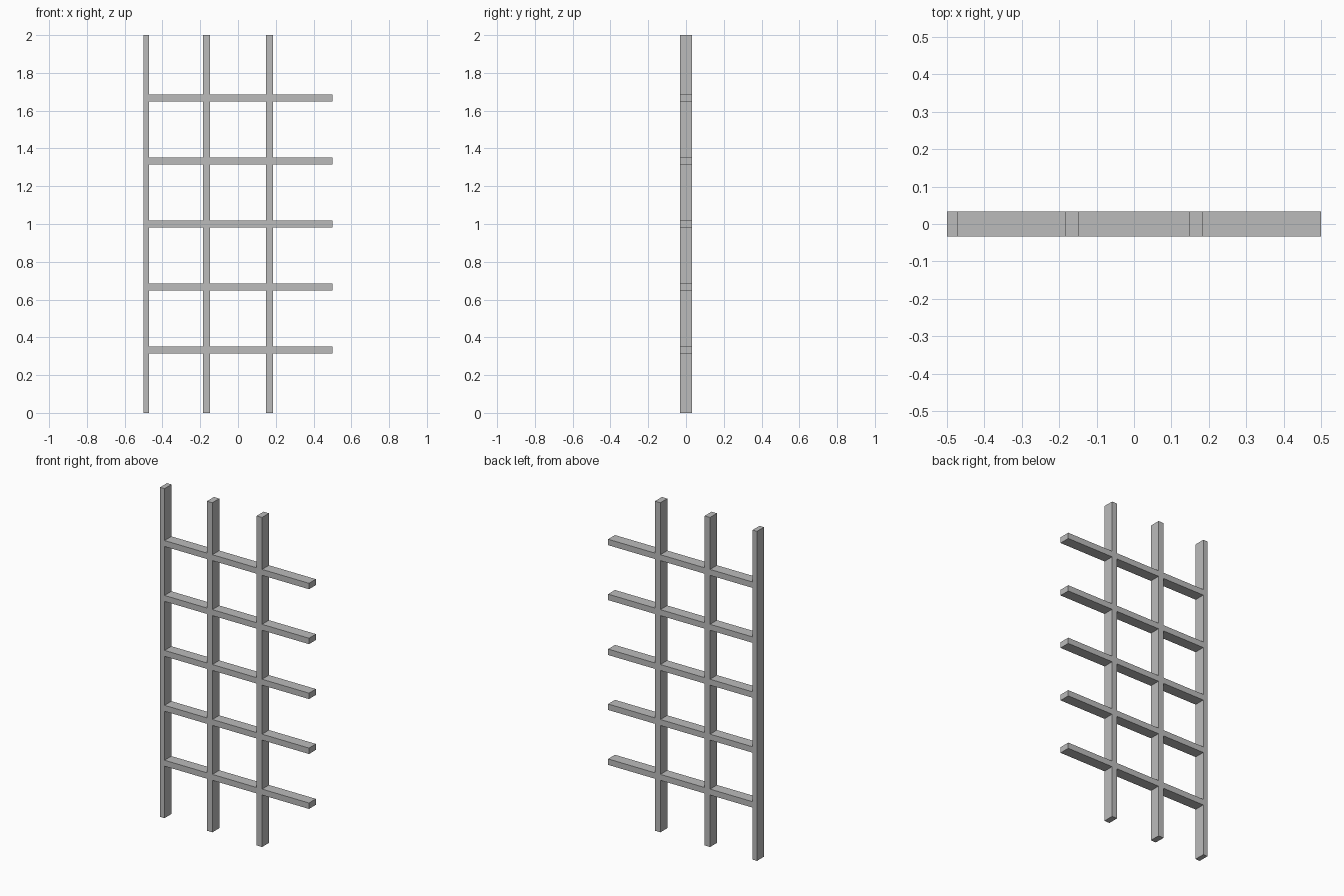
import bpy
import bmesh

cube = bpy.data.objects.get("Cube")
if cube:
    bpy.data.objects.remove(cube, do_unlink=True)

BAR = 0.036      # bar width
DEPTH = 0.066    # bar depth
HEIGHT = 2.0
HALF = 0.5       # half the overall width

grey = bpy.data.materials.new("plain grey")
grey.use_nodes = True
colour = (0.5, 0.5, 0.5, 1)
grey.diffuse_color = colour
grey.node_tree.nodes["Principled BSDF"].inputs["Base Color"].default_value = colour

# Spans of the upright posts (x) and the cross rails (z)
posts = [(-HALF, -0.47)] + [(c - BAR / 2, c + BAR / 2) for c in (-1 / 6, 1 / 6)]
rails = [(k / 3 - BAR / 2, k / 3 + BAR / 2) for k in range(1, 6)]


def breaks(spans, low, high):
    return sorted({low, high}.union(*spans))


def inside(value, spans):
    return any(a < value < b for a, b in spans)


# Lattice front: keep the cells covered by a post or a rail
xs = breaks(posts, -HALF, HALF)
zs = breaks(rails, 0.0, HEIGHT)
bm = bmesh.new()
for x0, x1 in zip(xs, xs[1:]):
    for z0, z1 in zip(zs, zs[1:]):
        if inside((x0 + x1) / 2, posts) or inside((z0 + z1) / 2, rails):
            corners = [(x0, z0), (x1, z0), (x1, z1), (x0, z1)]
            bm.faces.new([bm.verts.new((x, -DEPTH / 2, z)) for x, z in corners])
bmesh.ops.remove_doubles(bm, verts=bm.verts, dist=0.0001)

# Give the joined bars their depth
front = bm.faces[:]
result = bmesh.ops.extrude_face_region(bm, geom=front, use_keep_orig=True)
moved = [g for g in result["geom"] if isinstance(g, bmesh.types.BMVert)]
bmesh.ops.translate(bm, verts=moved, vec=(0, DEPTH, 0))
bmesh.ops.recalc_face_normals(bm, faces=bm.faces)

mesh = bpy.data.meshes.new("lattice_bars")
bm.to_mesh(mesh)
bm.free()
mesh.materials.append(grey)
lattice = bpy.data.objects.new("lattice_bars", mesh)
bpy.context.collection.objects.link(lattice)
